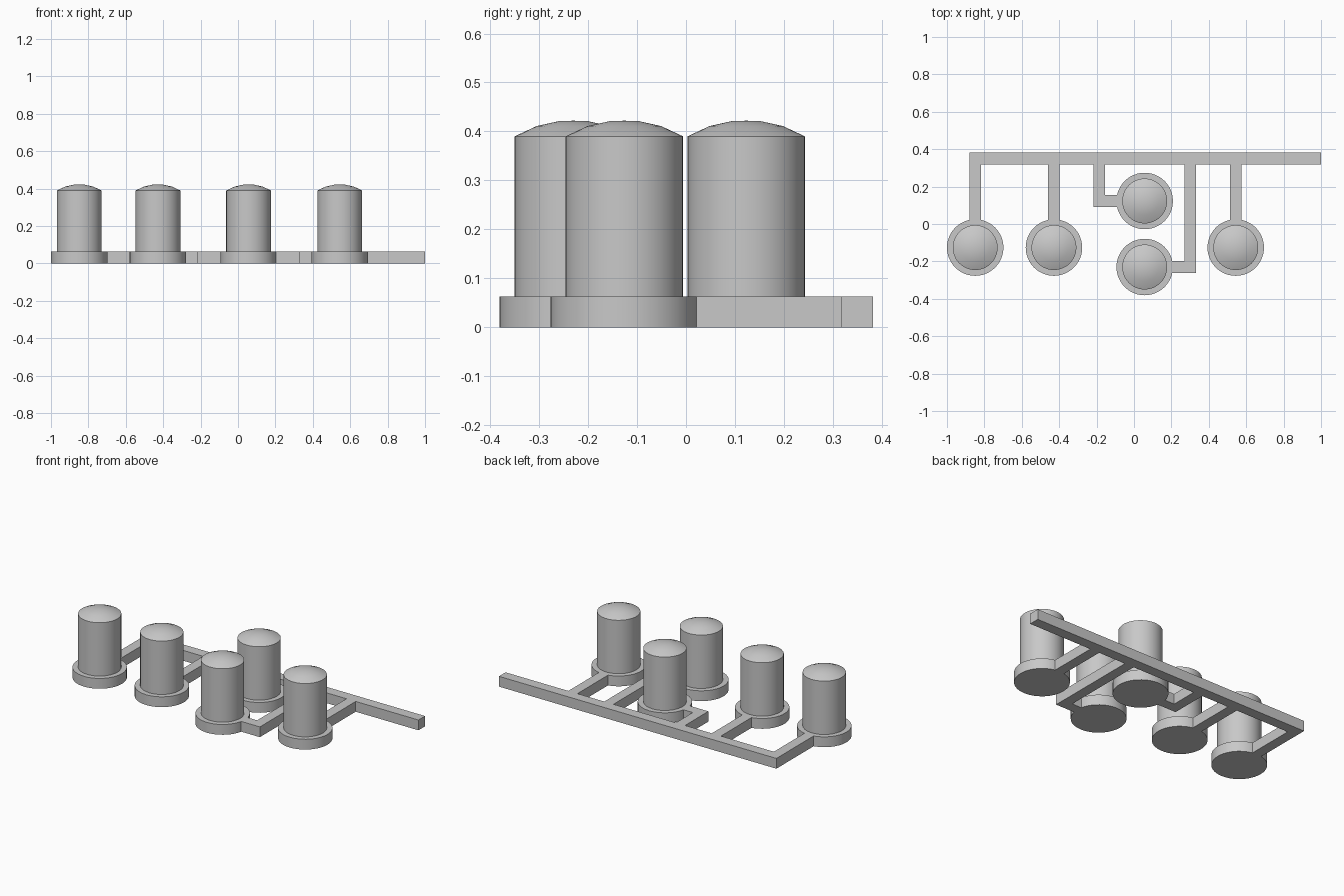
import bpy, bmesh, math

cube = bpy.data.objects.get("Cube")
if cube:
    bpy.data.objects.remove(cube, do_unlink=True)

# One grey finish for everything
grey = bpy.data.materials.new("light_grey")
grey.use_nodes = True
colour = (0.58, 0.58, 0.58, 1)
grey.diffuse_color = colour
grey.node_tree.nodes["Principled BSDF"].inputs["Base Color"].default_value = colour

PIPE_H = 0.063
BASE_R, TANK_R = 0.151, 0.12
BAR_Y0, BAR_Y1 = 0.318, 0.382
HALF = 0.031


def add_object(name, bm, smooth=False):
    bmesh.ops.recalc_face_normals(bm, faces=bm.faces)
    mesh = bpy.data.meshes.new(name)
    bm.to_mesh(mesh)
    bm.free()
    mesh.materials.append(grey)
    obj = bpy.data.objects.new(name, mesh)
    bpy.context.collection.objects.link(obj)
    if smooth:
        bpy.ops.object.select_all(action="DESELECT")
        obj.select_set(True)
        bpy.context.view_layer.objects.active = obj
        bpy.ops.object.shade_smooth_by_angle(angle=math.radians(14))
    return obj


def prism(name, outline):
    """Extrude a flat outline up to the pipe height."""
    bm = bmesh.new()
    face = bm.faces.new([bm.verts.new((x, y, 0)) for x, y in outline])
    top = bmesh.ops.extrude_face_region(bm, geom=[face])["geom"]
    bmesh.ops.translate(bm, vec=(0, 0, PIPE_H),
                        verts=[v for v in top if isinstance(v, bmesh.types.BMVert)])
    add_object(name, bm)


def box(name, x0, x1, y0, y1):
    prism(name, [(x0, y0), (x1, y0), (x1, y1), (x0, y1)])


def lathe(name, profile, x, y, sides=48):
    """Spin a radius/height profile that starts and ends on the axis."""
    bm = bmesh.new()
    verts = [bm.verts.new((r, 0, z)) for r, z in profile]
    edges = [bm.edges.new(pair) for pair in zip(verts, verts[1:])]
    bmesh.ops.spin(bm, geom=verts + edges, cent=(0, 0, 0), axis=(0, 0, 1),
                   angle=math.tau, steps=sides)
    bmesh.ops.remove_doubles(bm, verts=bm.verts, dist=1e-4)
    bmesh.ops.translate(bm, vec=(x, y, 0), verts=bm.verts)
    add_object(name, bm, smooth=True)


# Tanks with shallow domed caps on round bases
tanks = {
    "far_right": (-0.849, -0.126),
    "mid_right": (-0.428, -0.126),
    "centre_back": (0.057, 0.123),
    "centre_front": (0.057, -0.230),
    "left": (0.544, -0.126),
}
for label, (x, y) in tanks.items():
    lathe(label + "_base", [(0, 0), (BASE_R, 0), (BASE_R, PIPE_H), (0, PIPE_H)], x, y)
    lathe(label + "_tank", [(0, PIPE_H), (TANK_R, PIPE_H), (TANK_R, 0.39),
                            (0.075, 0.411), (0.03, 0.421), (0, 0.422)], x, y)

# Main pipe along the back
box("main_pipe", -0.88, 1.0, BAR_Y0, BAR_Y1)

# Straight branches
for label in ("far_right", "mid_right", "left"):
    x, y = tanks[label]
    box(label + "_branch", x - HALF, x + HALF, y + BASE_R - 0.004, BAR_Y0)

# Elbow branches to the two centre tanks, one on each side
for label, pipe_x, side in (("centre_back", -0.185, -1), ("centre_front", 0.3, 1)):
    x, y = tanks[label]
    rim = x + side * (BASE_R - 0.004)
    outer, inner = pipe_x + side * HALF, pipe_x - side * HALF
    prism(label + "_branch", [(rim, y - HALF), (outer, y - HALF), (outer, BAR_Y0),
                              (inner, BAR_Y0), (inner, y + HALF), (rim, y + HALF)])
